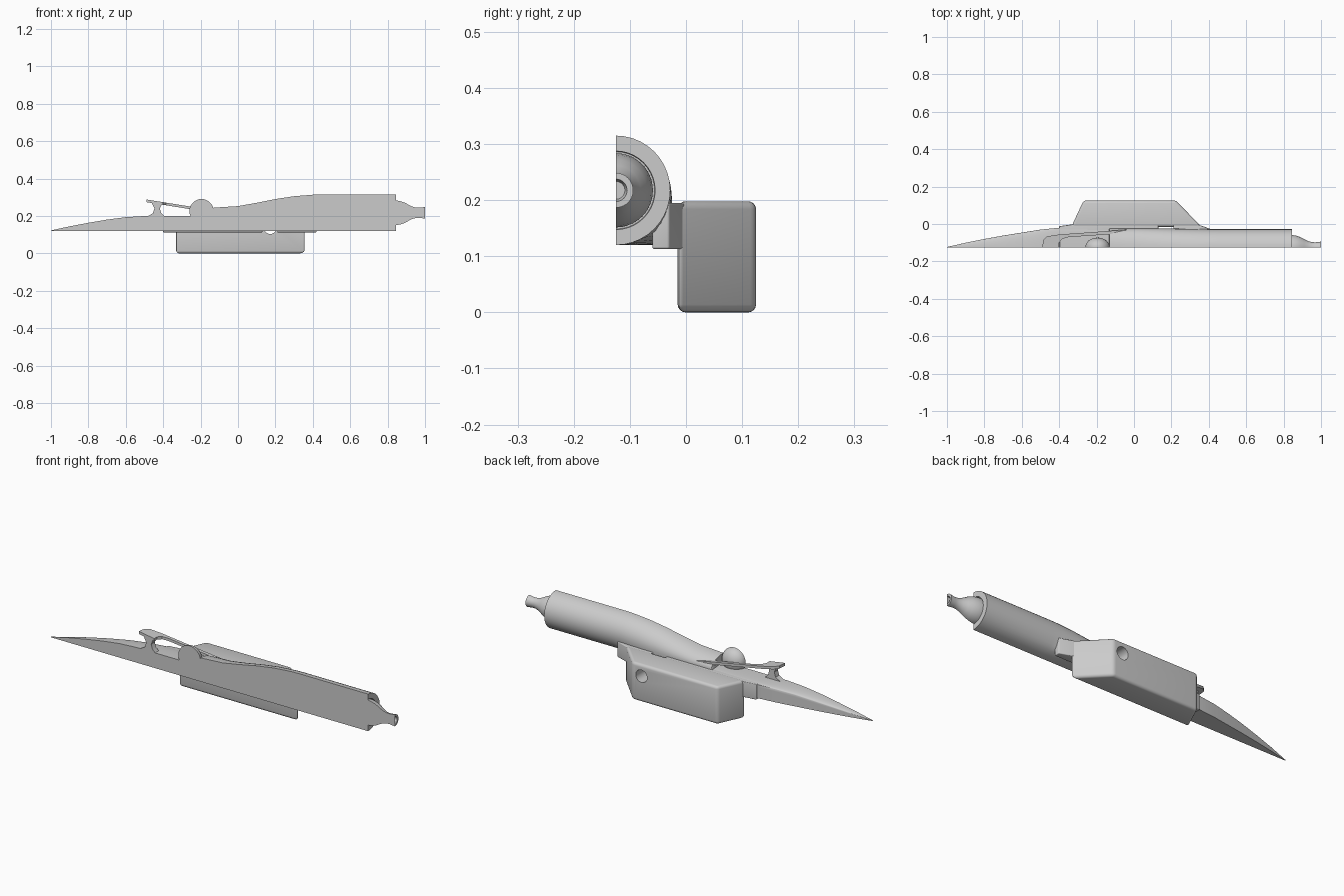
import bpy, bmesh, math

cube = bpy.data.objects.get("Cube")
if cube:
    bpy.data.objects.remove(cube, do_unlink=True)

CUT = -0.125       # flat plane where the half hull ends
BOTTOM = 0.12      # underside of the hull
AXIS = 0.2175      # height of the engine axis

GREY = (0.6, 0.6, 0.6, 1)
grey = bpy.data.materials.new("plain_grey")
grey.use_nodes = True
grey.diffuse_color = GREY
grey.node_tree.nodes["Principled BSDF"].inputs["Base Color"].default_value = GREY


def finish(bm, name):
    bmesh.ops.recalc_face_normals(bm, faces=bm.faces)
    mesh = bpy.data.meshes.new(name)
    bm.to_mesh(mesh)
    bm.free()
    mesh.materials.append(grey)
    obj = bpy.data.objects.new(name, mesh)
    bpy.context.collection.objects.link(obj)
    return obj


def activate(obj):
    bpy.ops.object.select_all(action="DESELECT")
    obj.select_set(True)
    bpy.context.view_layer.objects.active = obj


def smooth(obj):
    activate(obj)
    bpy.ops.object.shade_smooth_by_angle(angle=math.radians(35))


def loft(name, loops):
    """Skin a row of closed loops and cap both ends."""
    bm = bmesh.new()
    rows = [[bm.verts.new(p) for p in loop] for loop in loops]
    n = len(rows[0])
    for a, b in zip(rows, rows[1:]):
        for i in range(n):
            j = (i + 1) % n
            bm.faces.new((a[i], a[j], b[j], b[i]))
    bm.faces.new(rows[0])
    bm.faces.new(rows[-1])
    obj = finish(bm, name)
    smooth(obj)
    return obj


def prism(name, outline, place, low, high, bevel=0):
    """Extrude an outline; place(u, v, w) maps it into space."""
    bm = bmesh.new()
    a = [bm.verts.new(place(u, v, low)) for u, v in outline]
    b = [bm.verts.new(place(u, v, high)) for u, v in outline]
    n = len(a)
    for i in range(n):
        j = (i + 1) % n
        bm.faces.new((a[i], a[j], b[j], b[i]))
    bm.faces.new(a)
    bm.faces.new(b)
    bmesh.ops.recalc_face_normals(bm, faces=bm.faces)
    if bevel:
        bmesh.ops.bevel(bm, geom=bm.edges[:], offset=bevel, segments=4,
                        profile=0.5, affect="EDGES", clamp_overlap=True)
    obj = finish(bm, name)
    smooth(obj)
    return obj


def half_round(x, radius, z=AXIS, flat=1.0, steps=20):
    angles = [math.pi * i / steps for i in range(steps + 1)]
    return [(x, CUT + flat * radius * math.sin(t), z + radius * math.cos(t)) for t in angles]


def hull_section(x, top, outer, shoulder, rounding, steps=10):
    """Arched upper side, then a lower corner between square and round."""
    width, loop = outer - CUT, []
    for i in range(steps + 1):
        t = math.pi / 2 * i / steps
        loop.append((x, CUT + width * math.sin(t),
                     shoulder + (top - shoulder) * math.cos(t)))
    for i in range(1, steps + 1):
        t = math.pi / 2 * i / steps
        c, s = math.cos(t), math.sin(t)
        k = rounding + (1 - rounding) / max(c, s)
        loop.append((x, CUT + width * c * k, shoulder - (shoulder - BOTTOM) * s * k))
    return loop


# Hull: x, top, outer side, shoulder height, roundness of the lower corner
stations = [
    (-1.0, 0.123, -0.123, 0.122, 0), (-0.9, 0.145, -0.1, 0.138, 0),
    (-0.8, 0.164, -0.08, 0.153, 0), (-0.7, 0.181, -0.062, 0.167, 0),
    (-0.6, 0.194, -0.046, 0.18, 0), (-0.5, 0.2, -0.03, 0.188, 0),
    (-0.4, 0.2, -0.02, 0.192, 0), (-0.3, 0.2, -0.022, 0.192, 0),
    (-0.135, 0.2, -0.025, 0.192, 0), (-0.13, 0.245, -0.025, 0.195, 0),
    (0.0, 0.253, -0.025, 0.195, 0), (0.1, 0.271, -0.025, 0.198, 0),
    (0.2, 0.291, -0.025, 0.203, 0.1), (0.3, 0.306, -0.026, 0.21, 0.4),
    (0.4, 0.314, -0.028, AXIS, 0.85), (0.45, 0.315, -0.028, AXIS, 1)]
loops = [hull_section(*s) for s in stations]
loops.append(hull_section(0.845, 0.315, -0.028, AXIS, 1))
# recessed rear rim
loops += [half_round(0.845, 0.07), half_round(0.835, 0.069)]
loft("hull", loops)

# Exhaust nozzle with a dished end
nozzle = [(0.82, 0.066), (0.845, 0.066), (0.865, 0.063), (0.89, 0.055), (0.91, 0.044),
          (0.93, 0.034), (0.95, 0.028), (0.97, 0.027), (1.0, 0.031), (1.0, 0.02), (0.98, 0.016)]
loft("exhaust_nozzle", [half_round(x, r) for x, r in nozzle])

# Rounded headrest dome behind the seat
dome = [math.pi * (i + 0.2) / 16.4 for i in range(17)]
loft("headrest_dome", [half_round(-0.195 - 0.065 * math.cos(t), 0.065 * math.sin(t), 0.226, 0.8)
                       for t in dome])


def upright(u, v, w):
    return (u, v, w)


def sideways(u, v, w):
    return (u, w, v)


def sloped(u, v, w):
    return (u, v, 0.274 + w - 0.16 * (u + 0.4))


# Sloping windscreen frame: solid front with an arm running back
frame = [(-0.49, CUT), (-0.485, -0.085), (-0.465, -0.066), (-0.4, -0.056), (-0.2, -0.042),
         (-0.04, -0.03), (-0.04, -0.05), (-0.2, -0.06), (-0.35, -0.07),
         (-0.385, -0.08), (-0.4, -0.1), (-0.4, CUT)]
prism("windscreen_frame", frame, sloped, -0.014, 0)

# Post holding the frame above the deck
post = [(-0.49, 0.195), (-0.455, 0.215), (-0.447, 0.24), (-0.465, 0.28),
        (-0.405, 0.27), (-0.418, 0.24), (-0.41, 0.215), (-0.39, 0.195)]
prism("frame_post", post, sideways, CUT, -0.095)

# Side pod with a round tunnel through it
plan = [(-0.335, -0.015), (-0.27, 0.125), (0.225, 0.125), (0.36, -0.015)]
pod = prism("side_pod", plan, upright, 0, 0.198, 0.014)
circle = [(0.172 + 0.033 * math.cos(math.tau * i / 24), 0.137 + 0.033 * math.sin(math.tau * i / 24))
          for i in range(24)]
cutter = prism("tunnel_cutter", circle, sideways, -0.1, 0.2)
cutter.hide_render = True
cut = pod.modifiers.new("tunnel", "BOOLEAN")
cut.operation = "DIFFERENCE"
cut.object = cutter
cut.solver = "EXACT"
activate(pod)
bpy.ops.object.modifier_apply(modifier="tunnel")
bpy.data.objects.remove(cutter, do_unlink=True)
smooth(pod)

# Brackets joining the pod to the hull, leaving the tunnel open
front = [(-0.4, -0.06), (-0.4, -0.012), (-0.33, -0.002), (0.13, -0.002), (0.13, -0.06)]
rear = [(0.21, -0.06), (0.21, -0.002), (0.34, -0.002), (0.42, -0.03), (0.42, -0.06)]
prism("front_bracket", front, upright, 0.113, 0.195, 0.004)
prism("rear_bracket", rear, upright, 0.113, 0.195, 0.004)
